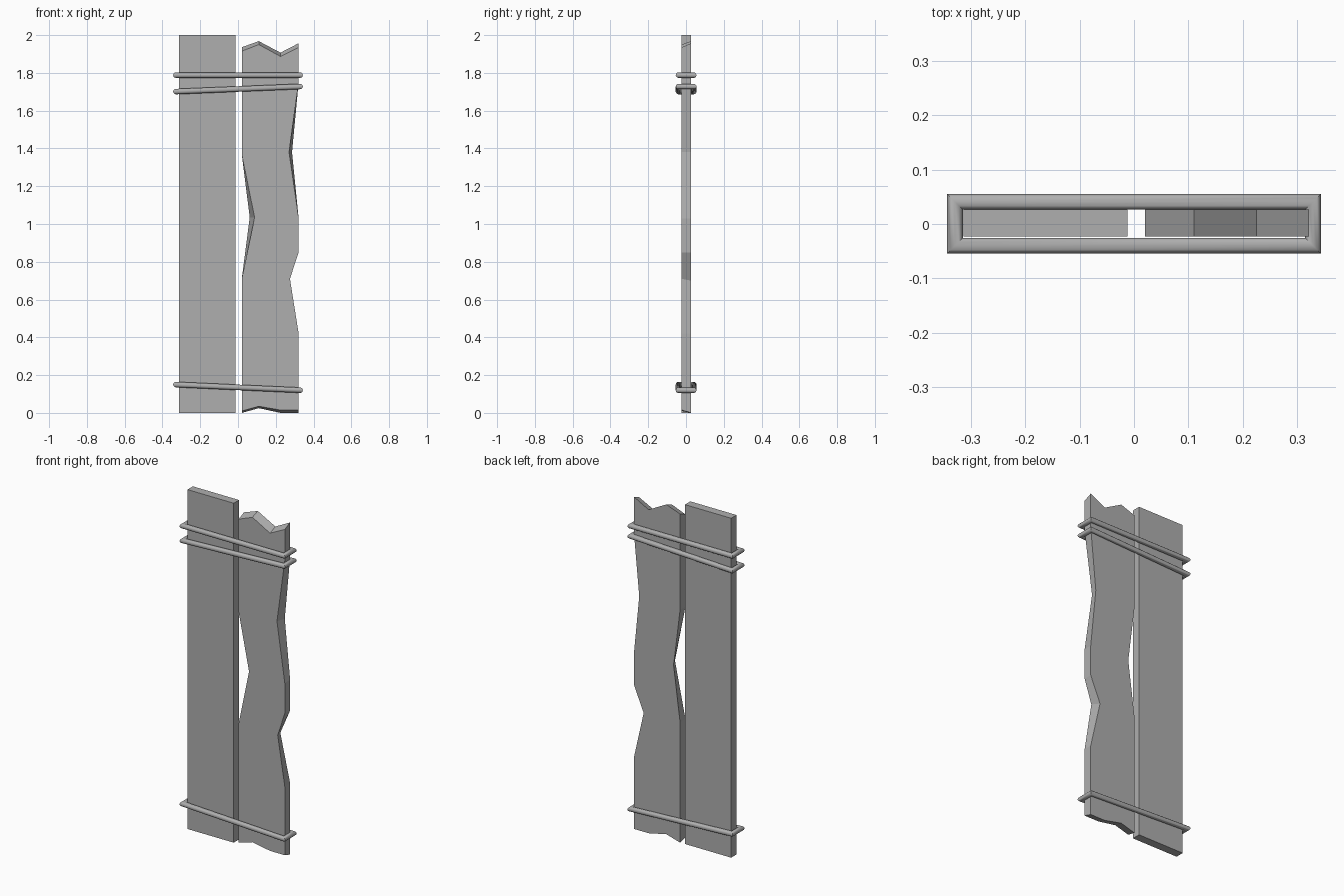
import bpy, bmesh, math

if "Cube" in bpy.data.objects:
    bpy.data.objects.remove(bpy.data.objects["Cube"])

Y_FRONT, Y_BACK = -0.023, 0.027

# Dark grey shared by boards and ropes
grey = bpy.data.materials.new("dark_grey")
grey.diffuse_color = (0.43, 0.43, 0.43, 1)
grey.use_nodes = True
grey.node_tree.nodes["Principled BSDF"].inputs["Base Color"].default_value = grey.diffuse_color


def make_object(name, bm):
    mesh = bpy.data.meshes.new(name)
    bm.to_mesh(mesh)
    bm.free()
    mesh.materials.append(grey)
    obj = bpy.data.objects.new(name, mesh)
    bpy.context.collection.objects.link(obj)
    return obj


def plank(name, front, back):
    """Board lofted between a front and a back outline of (x, z) points."""
    bm = bmesh.new()
    f = [bm.verts.new((x, Y_FRONT, z)) for x, z in front]
    b = [bm.verts.new((x, Y_BACK, z)) for x, z in back]
    bm.faces.new(f)
    bm.faces.new(b[::-1])
    for i in range(len(f)):
        j = (i + 1) % len(f)
        bm.faces.new((f[i], b[i], b[j], f[j]))
    bmesh.ops.recalc_face_normals(bm, faces=bm.faces[:])
    bm.normal_update()
    return make_object(name, bm)


def rope(name, z_left, z_right, hx=0.329, hy=0.0405, r=0.0145, sides=12):
    """Rectangular mitred tube, sloping from left to right."""
    bm = bmesh.new()
    rings = []
    for sx, sy in ((-1, -1), (1, -1), (1, 1), (-1, 1)):
        z = z_left if sx < 0 else z_right
        ring = []
        for k in range(sides):
            a = 2 * math.pi * k / sides
            out = r * math.cos(a)
            ring.append(bm.verts.new((sx * (hx + out), sy * (hy + out) + 0.0005,
                                      z + r * math.sin(a))))
        rings.append(ring)
    for i in range(4):
        p, q = rings[i], rings[(i + 1) % 4]
        for k in range(sides):
            m = (k + 1) % sides
            bm.faces.new((p[k], q[k], q[m], p[m]))
    bmesh.ops.recalc_face_normals(bm, faces=bm.faces[:])
    obj = make_object(name, bm)
    bpy.ops.object.select_all(action='DESELECT')
    obj.select_set(True)
    bpy.context.view_layer.objects.active = obj
    bpy.ops.object.shade_smooth_by_angle(angle=math.radians(40))


# Straight board
box = [(-0.313, 0), (-0.012, 0), (-0.012, 2), (-0.313, 2)]
plank("straight_board", box, box)

# Weathered board: chipped edges slant through its thickness
front = [(0.02, 0.01), (0.11, 0.035), (0.225, 0.015), (0.321, 0.015),
         (0.321, 0.42), (0.275, 0.71), (0.321, 0.85), (0.321, 1.03),
         (0.27, 1.38), (0.321, 1.75), (0.321, 1.935), (0.225, 1.887),
         (0.11, 1.95), (0.02, 1.915), (0.02, 1.37), (0.088, 1.035), (0.02, 0.71)]
back = [(0.02, 0.0), (0.11, 0.025), (0.225, 0.0), (0.321, 0.0),
        (0.321, 0.42), (0.257, 0.70), (0.321, 0.85), (0.321, 1.03),
        (0.286, 1.38), (0.321, 1.75), (0.321, 1.957), (0.225, 1.907),
        (0.11, 1.968), (0.02, 1.936), (0.02, 1.37), (0.062, 1.035), (0.02, 0.71)]
plank("weathered_board", front, back)

# Rope bindings
rope("upper_rope", 1.788, 1.788)
rope("second_rope", 1.701, 1.728)
rope("lower_rope", 0.15, 0.12)
